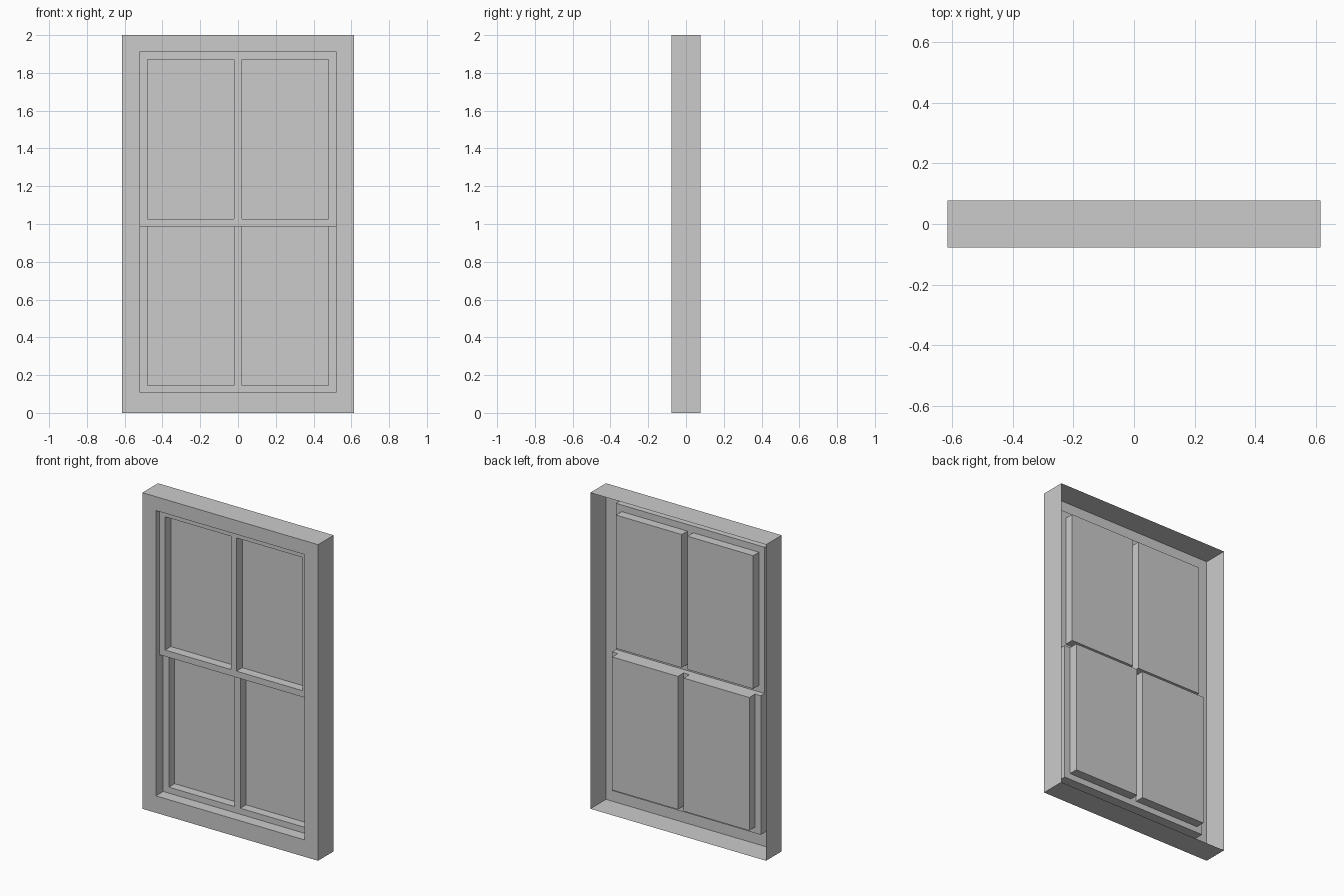
import bpy

if "Cube" in bpy.data.objects:
    bpy.data.objects.remove(bpy.data.objects["Cube"])

# Key dimensions
W, H, D = 0.615, 2.0, 0.078              # frame half width, height, half depth
OX, ZB, ZM, ZT = 0.52, 0.107, 0.987, 1.912   # opening and meeting rail
Y_UP, Y_LOW = -0.043, -0.005             # front planes of the two sashes
RECESS = 0.0575                          # glass set back from its sash
PX, BAR = 0.48, 0.02                     # pane outer edge, half glazing bar


def rect(x0, x1, z0, z1, y):
    return [(x0, y, z0), (x1, y, z0), (x1, y, z1), (x0, y, z1)]


def at(points, y):
    return [(p[0], y, p[2]) for p in points]


def band(a, b, closed=True):
    """Strip of quads joining two matching outlines."""
    n = len(a)
    return [[a[i], a[(i + 1) % n], b[(i + 1) % n], b[i]]
            for i in range(n if closed else n - 1)]


def build(name, faces):
    index, verts, polys = {}, [], []
    for f in faces:
        poly = []
        for p in f:
            key = tuple(round(c, 5) for c in p)
            if key not in index:
                index[key] = len(verts)
                verts.append(key)
            poly.append(index[key])
        polys.append(poly)
    mesh = bpy.data.meshes.new(name)
    mesh.from_pydata(verts, [], polys)
    mesh.update()
    ob = bpy.data.objects.new(name, mesh)
    bpy.context.collection.objects.link(ob)
    return ob


# Outer frame: open-backed shell with a front face and stepped reveals
front = rect(-W, W, 0, H, -D)
upper = [(OX, -D, ZM), (OX, -D, ZT), (-OX, -D, ZT), (-OX, -D, ZM)]
lower = [(-OX, -D, ZM), (-OX, -D, ZB), (OX, -D, ZB), (OX, -D, ZM)]
step = [(OX, Y_UP, ZM), (-OX, Y_UP, ZM)]
build("window_frame",
      band(at(front, D), front)
      + band(front, rect(-OX, OX, ZB, ZT, -D))
      + band(upper, at(upper, Y_UP), False)
      + band(lower, at(lower, Y_LOW), False))
build("meeting_rail_underside", band(step, at(step, Y_LOW), False))


def sash(name, zs, pane_row, y):
    # Rails, stiles and glazing bar, leaving two pane holes
    xs = [-OX, -PX, -BAR, BAR, PX, OX]
    faces = []
    for r in range(len(zs) - 1):
        for c in range(5):
            cell = rect(xs[c], xs[c + 1], zs[r], zs[r + 1], y)
            if r == pane_row and c in (1, 3):
                back = at(cell, y + RECESS)
                faces += band(cell, back)
                build(f"{name}_pane_{'left' if c == 1 else 'right'}", [back])
            else:
                faces.append(cell)
    build(name, faces)


sash("upper_sash", [ZM, 1.027, 1.87, ZT], 1, Y_UP)
sash("lower_sash", [ZB, 0.145, ZM], 1, Y_LOW)
